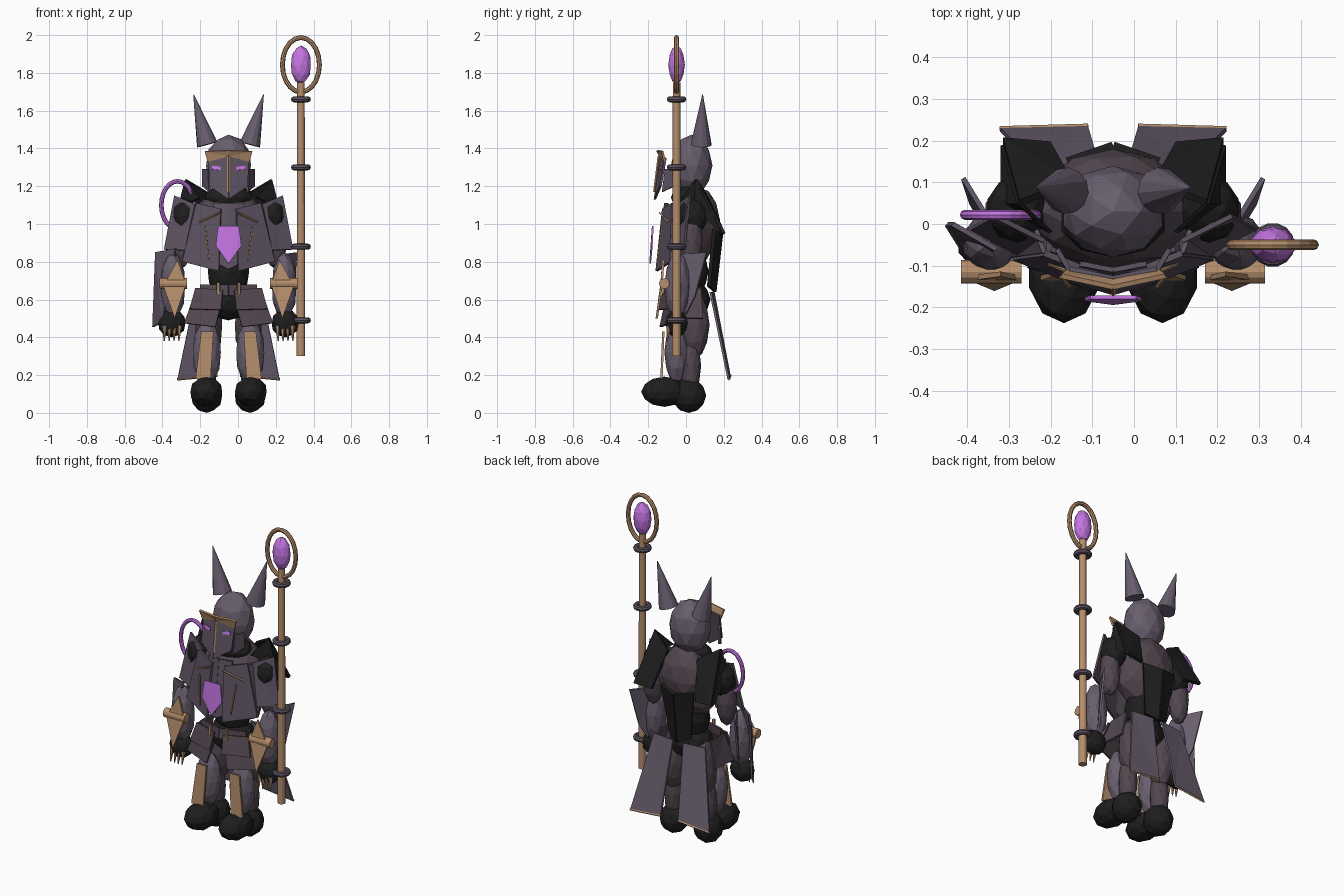
import bpy, bmesh, math
from mathutils import Vector, Matrix

AX = -0.05  # mirror axis of the figure


def material(name, col):
    m = bpy.data.materials.new(name)
    m.diffuse_color = (*col, 1)
    return m


ARMOUR = material("violet_grey", (0.140, 0.112, 0.156))
DARK = material("dark_violet", (0.105, 0.083, 0.116))
CLOTH = material("brown_violet", (0.085, 0.062, 0.078))
BLACK = material("black", (0.013, 0.013, 0.013))
GOLD = material("bronze", (0.46, 0.27, 0.148))
GLOW = material("bright_purple", (0.56, 0.18, 0.77))


def finish(bm, name, mat):
    bmesh.ops.recalc_face_normals(bm, faces=bm.faces)
    me = bpy.data.meshes.new(name)
    bm.to_mesh(me)
    bm.free()
    me.materials.append(mat)
    ob = bpy.data.objects.new(name, me)
    bpy.context.collection.objects.link(ob)
    return ob


def flip(p):
    return (2 * AX - p[0], p[1], p[2])


def ball(name, loc, rad, mat, sub=2):
    bm = bmesh.new()
    bmesh.ops.create_icosphere(bm, subdivisions=sub, radius=1)
    bm.transform(Matrix.Translation(loc) @ Matrix.Diagonal((*rad, 1)))
    return finish(bm, name, mat)


def plate(name, pts, mat, thick=0.012):
    """Flat panel through the points, thickened evenly on both sides."""
    ps = [Vector(p) for p in pts]
    n = sum(((ps[i] - ps[0]).cross(ps[i + 1] - ps[0]) for i in range(1, len(ps) - 1)), Vector())
    n = n.normalized() * thick / 2
    bm = bmesh.new()
    a = [bm.verts.new(p + n) for p in ps]
    b = [bm.verts.new(p - n) for p in ps]
    bm.faces.new(a)
    bm.faces.new(b[::-1])
    k = len(ps)
    for i in range(k):
        bm.faces.new((a[i], b[i], b[(i + 1) % k], a[(i + 1) % k]))
    bmesh.ops.triangulate(bm, faces=[f for f in bm.faces if len(f.verts) == k])
    return finish(bm, name, mat)


def rod(name, p, q, r1, r2, mat, seg=8):
    p, q = Vector(p), Vector(q)
    bm = bmesh.new()
    bmesh.ops.create_cone(bm, cap_ends=True, segments=seg, radius1=r1, radius2=r2, depth=(q - p).length)
    bm.transform(Matrix.Translation((p + q) / 2) @ (q - p).to_track_quat('Z', 'Y').to_matrix().to_4x4())
    return finish(bm, name, mat)


def hoop(name, loc, rx, ry, tube, mat, upright=False, seg=24, sides=6):
    bm = bmesh.new()
    rings = []
    for i in range(seg):
        t = 2 * math.pi * i / seg
        ring = []
        for j in range(sides):
            u = 2 * math.pi * j / sides
            w = tube * math.cos(u)
            ring.append(bm.verts.new(((rx + w) * math.cos(t), (ry + w) * math.sin(t), tube * math.sin(u))))
        rings.append(ring)
    for i in range(seg):
        r, s = rings[i], rings[(i + 1) % seg]
        for j in range(sides):
            k = (j + 1) % sides
            bm.faces.new((r[j], s[j], s[k], r[k]))
    rot = Matrix.Rotation(math.pi / 2 if upright else 0, 4, 'X')
    bm.transform(Matrix.Translation(loc) @ rot)
    return finish(bm, name, mat)


def ball2(name, loc, rad, mat, sub=2):
    ball("left_" + name, loc, rad, mat, sub)
    ball("right_" + name, flip(loc), rad, mat, sub)


def plate2(name, pts, mat, thick=0.012):
    plate("left_" + name, pts, mat, thick)
    plate("right_" + name, [flip(p) for p in pts], mat, thick)


def rod2(name, p, q, r1, r2, mat, seg=8):
    rod("left_" + name, p, q, r1, r2, mat, seg)
    rod("right_" + name, flip(p), flip(q), r1, r2, mat, seg)


# Head, horns and mask
ball("head", (AX, 0.03, 1.31), (0.125, 0.11, 0.163), ARMOUR)
rod2("horn", (-0.163, 0.08, 1.42), (-0.235, 0.088, 1.685), 0.056, 0.002, ARMOUR, 12)
plate2("mask", [(AX, -0.13, 1.355), (-0.155, -0.108, 1.35), (-0.152, -0.135, 1.20), (AX, -0.165, 1.13)], DARK)
plate2("cheek", [(-0.155, -0.11, 1.29), (-0.185, -0.06, 1.29), (-0.185, -0.06, 1.20), (-0.15, -0.125, 1.17)], DARK)
plate2("brow", [(AX, -0.152, 1.39), (-0.175, -0.125, 1.385), (-0.16, -0.113, 1.33), (AX, -0.138, 1.36)], GOLD)
plate2("eye", [(-0.138, -0.127, 1.308), (-0.092, -0.137, 1.303), (-0.092, -0.140, 1.285), (-0.138, -0.130, 1.29)],
       GLOW, 0.009)
rod("nose_ridge", (AX, -0.143, 1.36), (AX, -0.167, 1.17), 0.007, 0.007, GOLD, 4)

# Torso
ball("neck", (AX, 0.01, 1.14), (0.13, 0.09, 0.075), BLACK)
ball("torso", (AX, 0.03, 0.98), (0.20, 0.135, 0.22), CLOTH)
ball("upper_back", (AX, 0.06, 1.02), (0.17, 0.12, 0.18), CLOTH)
ball("belly", (AX, 0.02, 0.75), (0.115, 0.10, 0.14), BLACK)
ball("pelvis", (AX, 0.02, 0.60), (0.14, 0.11, 0.11), BLACK)
plate2("back_plate", [(AX, 0.188, 0.95), (-0.16, 0.15, 0.97), (-0.12, 0.12, 0.67), (AX, 0.152, 0.64)], BLACK, 0.02)

# Chest armour with trims and pendant
plate2("collar", [(AX, -0.11, 1.11), (-0.13, -0.095, 1.11), (-0.13, -0.14, 0.80), (AX, -0.15, 0.76)], DARK)
plate2("breast_panel", [(-0.09, -0.12, 1.08), (-0.215, -0.07, 1.11), (-0.29, -0.08, 0.80), (-0.10, -0.155, 0.75)], DARK, 0.015)
plate2("breast_side", [(-0.215, -0.07, 1.11), (-0.25, 0.03, 1.06), (-0.25, 0.02, 0.84), (-0.29, -0.08, 0.80)], DARK)
rod2("breast_trim", (-0.205, -0.095, 1.01), (-0.095, -0.14, 1.06), 0.005, 0.005, GOLD, 4)
rod2("breast_edge", (-0.175, -0.128, 0.99), (-0.155, -0.152, 0.81), 0.005, 0.005, GOLD, 4)
plate("pendant", [(-0.105, -0.176, 0.99), (0.005, -0.176, 0.99), (0.018, -0.181, 0.885), (AX, -0.19, 0.79),
                  (-0.118, -0.181, 0.885)], GLOW, 0.009)

# Shoulders and pauldrons
ball2("shoulder", (-0.28, 0.035, 1.04), (0.075, 0.08, 0.10), BLACK)
plate2("pauldron_front", [(-0.215, -0.04, 1.10), (-0.335, 0.02, 1.15), (-0.39, -0.01, 0.865), (-0.27, -0.075, 0.86)], DARK)
plate2("pauldron_back", [(-0.15, 0.10, 1.16), (-0.275, 0.05, 1.235), (-0.315, 0.20, 0.95), (-0.20, 0.19, 0.94)], BLACK, 0.018)
plate2("pauldron_side", [(-0.275, 0.05, 1.235), (-0.20, -0.02, 1.14), (-0.315, 0.05, 1.08), (-0.315, 0.19, 0.95)], BLACK)

# Arms, bracers and clawed hands
ball2("upper_arm", (-0.30, 0.03, 0.91), (0.06, 0.06, 0.15), CLOTH)
ball2("forearm", (-0.345, -0.045, 0.67), (0.068, 0.07, 0.18), ARMOUR)
plate2("elbow_fin", [(-0.33, -0.02, 0.84), (-0.41, 0.11, 0.85), (-0.39, 0.05, 0.62), (-0.36, 0.0, 0.52)], ARMOUR)
plate("left_arm_shield", [(-0.435, 0.0, 0.85), (-0.33, -0.06, 0.87), (-0.40, -0.08, 0.48), (-0.45, 0.0, 0.455)], DARK)
rod2("bracer_bar", (-0.415, -0.115, 0.685), (-0.27, -0.115, 0.685), 0.028, 0.028, GOLD, 12)
plate2("bracer_blade", [(-0.32, -0.12, 0.81), (-0.275, -0.13, 0.68), (-0.335, -0.155, 0.50), (-0.395, -0.13, 0.67)], GOLD)
ball2("hand", (-0.35, -0.05, 0.475), (0.075, 0.06, 0.075), BLACK)
for i in range(4):
    x = -0.388 + i * 0.026
    rod2("claw_%d" % i, (x, -0.09, 0.46), (x - 0.003, -0.10, 0.38), 0.013, 0.003, GOLD, 6)

# Belt and layered skirt panels
plate2("belt", [(AX, -0.105, 0.68), (-0.20, -0.06, 0.68), (-0.20, -0.065, 0.62), (AX, -0.115, 0.62)], CLOTH)
rod2("belt_stud", (-0.105, -0.12, 0.69), (-0.105, -0.12, 0.63), 0.01, 0.01, GOLD, 5)
plate2("skirt_upper", [(-0.08, -0.115, 0.65), (-0.225, -0.075, 0.66), (-0.255, -0.10, 0.55), (-0.09, -0.145, 0.545)], CLOTH)
plate2("skirt_lower", [(-0.09, -0.11, 0.57), (-0.245, -0.07, 0.58), (-0.285, -0.085, 0.475), (-0.12, -0.135, 0.455)], CLOTH)
plate2("skirt_side", [(-0.215, -0.06, 0.66), (-0.22, 0.08, 0.66), (-0.26, 0.09, 0.50), (-0.27, -0.08, 0.50)], CLOTH)

# Coat tails with bronze hems
plate2("coat_tail", [(-0.085, 0.145, 0.64), (-0.225, 0.13, 0.64), (-0.32, 0.225, 0.18), (-0.11, 0.23, 0.20)], ARMOUR)
rod2("tail_hem", (-0.322, 0.228, 0.178), (-0.11, 0.234, 0.198), 0.007, 0.007, GOLD, 4)

# Legs and feet
ball2("thigh", (-0.155, 0.045, 0.465), (0.075, 0.08, 0.18), CLOTH)
ball2("calf", (-0.165, 0.025, 0.25), (0.055, 0.055, 0.16), CLOTH)
ball2("shin_guard", (-0.165, -0.05, 0.32), (0.078, 0.065, 0.17), ARMOUR)
plate2("shin_plate", [(-0.195, -0.12, 0.43), (-0.13, -0.12, 0.43), (-0.145, -0.13, 0.18), (-0.225, -0.13, 0.18)], GOLD)
ball2("heel", (-0.165, 0.015, 0.092), (0.085, 0.092, 0.092), BLACK)
ball2("toe", (-0.168, -0.115, 0.112), (0.088, 0.123, 0.08), BLACK)

# Purple shoulder ring
hoop("shoulder_ring", (-0.32, 0.022, 1.10), 0.086, 0.126, 0.012, GLOW, True, 24, 8)

# Staff
SX, SY = 0.333, -0.05
rod("staff_shaft", (SX, SY, 0.30), (SX, SY, 1.75), 0.023, 0.02, GOLD, 16)
for i, z in enumerate((0.49, 0.88, 1.30, 1.66)):
    hoop("staff_collar_%d" % i, (SX, SY, z), 0.037, 0.037, 0.016, DARK, False, 14, 8)
hoop("staff_halo", (SX, SY, 1.843), 0.098, 0.144, 0.013, GOLD, True, 20, 8)
ball("staff_gem", (SX, SY, 1.843), (0.055, 0.044, 0.102), GLOW)
